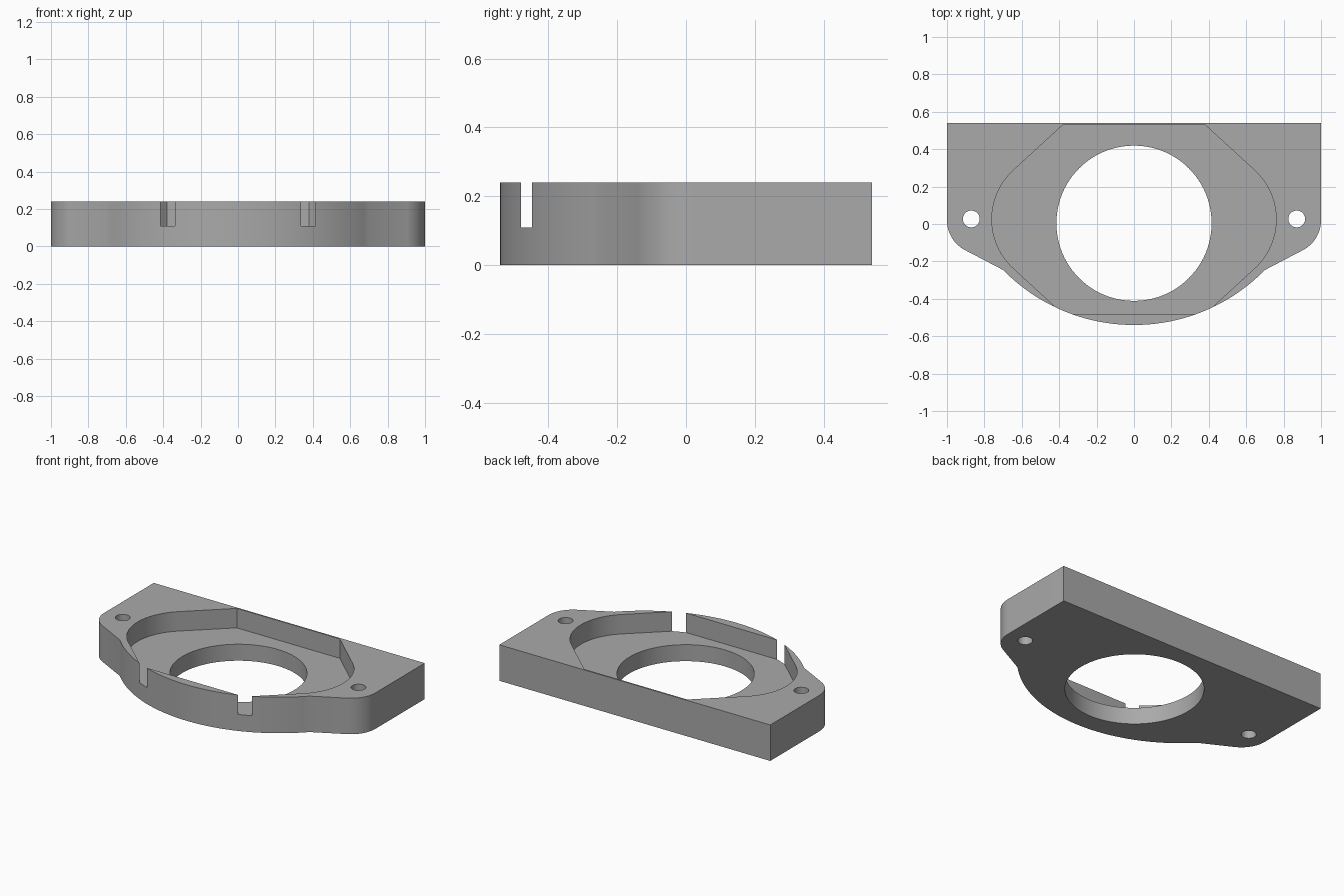
import bpy, bmesh
from math import cos, sin, radians, sqrt

cube = bpy.data.objects.get("Cube")
if cube:
    bpy.data.objects.remove(cube, do_unlink=True)

HEIGHT, FLOOR = 0.24, 0.11

grey = bpy.data.materials.new("plain grey")
grey.use_nodes = True
colour = (0.4, 0.4, 0.4, 1)
grey.diffuse_color = colour
grey.node_tree.nodes["Principled BSDF"].inputs["Base Color"].default_value = colour


def arc(cx, cy, r, start, end, steps):
    """Points on a circle between two angles in degrees."""
    angles = [radians(start + (end - start) * i / steps) for i in range(steps + 1)]
    return [(cx + r * cos(a), cy + r * sin(a)) for a in angles]


def mirrored(half):
    """Close a right-hand half profile with its mirror image."""
    return half + [(-x, y) for x, y in reversed(half) if abs(x) > 1e-5]


def prism(name, points, low, high):
    """Extrude a flat profile between two heights."""
    bm = bmesh.new()
    face = bm.faces.new([bm.verts.new((x, y, low)) for x, y in points])
    top = bmesh.ops.extrude_face_region(bm, geom=[face])["geom"]
    verts = [v for v in top if isinstance(v, bmesh.types.BMVert)]
    bmesh.ops.translate(bm, verts=verts, vec=(0, 0, high - low))
    bmesh.ops.recalc_face_normals(bm, faces=bm.faces[:])
    mesh = bpy.data.meshes.new(name)
    bm.to_mesh(mesh)
    bm.free()
    mesh.materials.append(grey)
    obj = bpy.data.objects.new(name, mesh)
    bpy.context.collection.objects.link(obj)
    return obj


def cut(body, cutter):
    """Subtract a cutter from the body and discard it."""
    cutter.hide_render = True
    mod = body.modifiers.new(cutter.name, "BOOLEAN")
    mod.operation = "DIFFERENCE"
    mod.solver = "EXACT"
    mod.object = cutter
    bpy.context.view_layer.objects.active = body
    bpy.ops.object.modifier_apply(modifier=mod.name)
    bpy.data.objects.remove(cutter, do_unlink=True)


# Plate: square back, rounded ears and a bowed front
ear = arc(0.82, 0.02, 0.18, 0, -62, 14)
bow_centre, bow_radius = 0.44, 0.98
bow = []
for i in range(25):
    x = 0.7 * (1 - i / 24)
    bow.append((x, bow_centre - sqrt(bow_radius ** 2 - x ** 2)))
plate = prism("mounting_plate", mirrored([(1, 0.54)] + ear + bow), 0, HEIGHT)

# Recess: its front corners break through the bowed rim as two notches
recess = [(0.38, 0.53)] + arc(0.404, 0.025, 0.356, 47.5, -47.5, 28) + [(0.38, -0.48)]
cut(plate, prism("recess_cutter", mirrored(recess), FLOOR, HEIGHT + 0.1))

# Large central bore and a screw hole in each ear
cut(plate, prism("bore_cutter", arc(0, 0.004, 0.415, 0, 360, 96)[:-1], -0.1, HEIGHT + 0.1))
for side in (-1, 1):
    hole = arc(side * 0.87, 0.027, 0.045, 0, 360, 32)[:-1]
    cut(plate, prism("screw_hole_cutter", hole, -0.1, HEIGHT + 0.1))

# Smooth the curved walls, keep the rims crisp
bpy.ops.object.select_all(action="DESELECT")
plate.select_set(True)
bpy.context.view_layer.objects.active = plate
bpy.ops.object.shade_smooth_by_angle(angle=radians(30))
